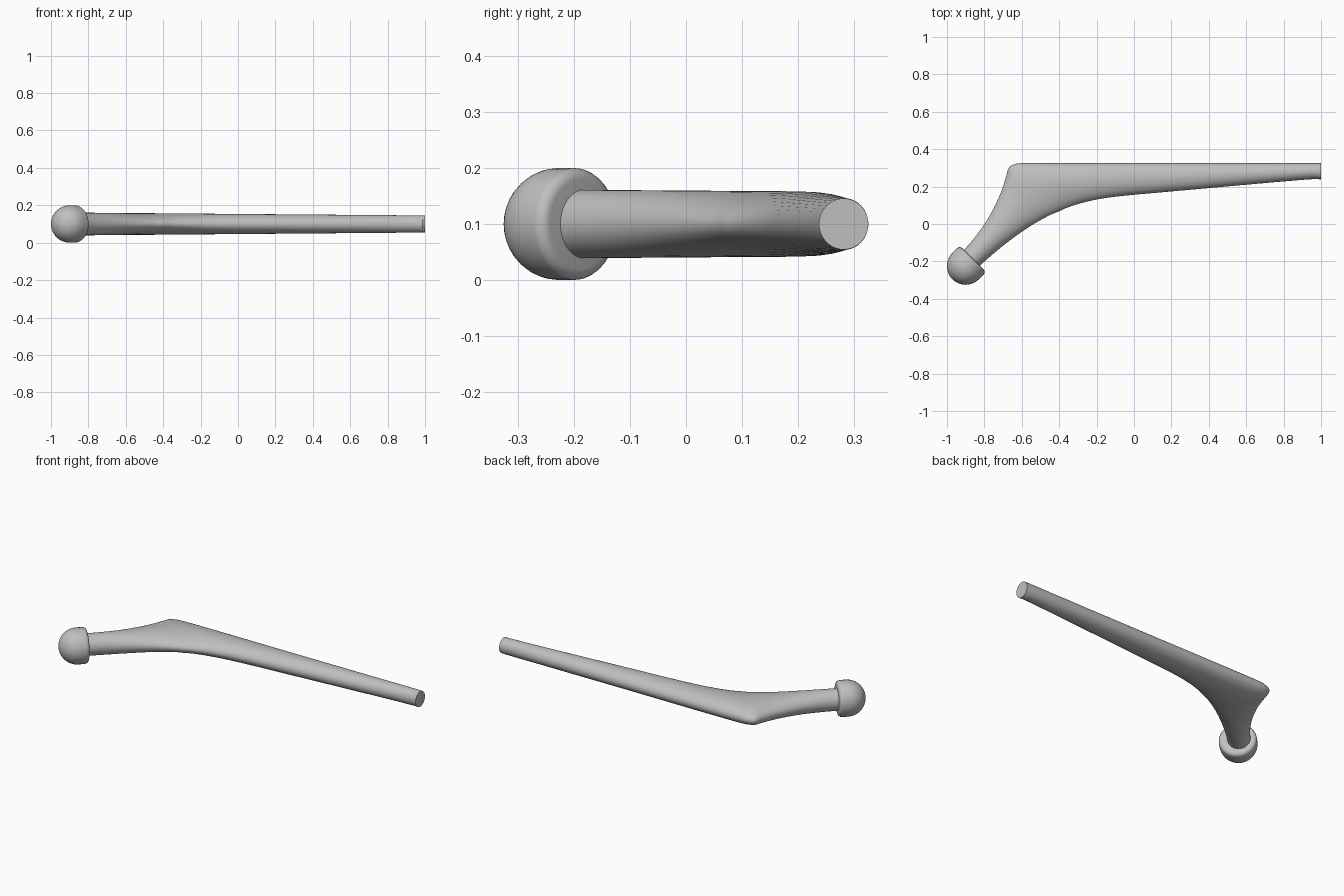
import bpy, bmesh
from math import sin, cos, pi, radians
from mathutils import Vector, Matrix

cube = bpy.data.objects.get("Cube")
if cube:
    bpy.data.objects.remove(cube, do_unlink=True)

metal = bpy.data.materials.new("grey metal")
metal.use_nodes = True
metal.diffuse_color = (0.52, 0.52, 0.52, 1)
metal.node_tree.nodes["Principled BSDF"].inputs["Base Color"].default_value = (0.52, 0.52, 0.52, 1)

MID_Z = 0.1


def loft(name, rings, angle):
    """Skin closed rings of equal length, cap both ends and smooth the result."""
    bm = bmesh.new()
    loops = [[bm.verts.new(p) for p in ring] for ring in rings]
    n = len(loops[0])
    for a, b in zip(loops, loops[1:]):
        for i in range(n):
            j = (i + 1) % n
            bm.faces.new((a[i], a[j], b[j], b[i]))
    bm.faces.new(loops[0][::-1])
    bm.faces.new(loops[-1])
    bmesh.ops.remove_doubles(bm, verts=bm.verts, dist=1e-5)
    bmesh.ops.recalc_face_normals(bm, faces=bm.faces)
    mesh = bpy.data.meshes.new(name)
    bm.to_mesh(mesh)
    bm.free()
    mesh.materials.append(metal)
    obj = bpy.data.objects.new(name, mesh)
    bpy.context.collection.objects.link(obj)
    bpy.ops.object.select_all(action='DESELECT')
    obj.select_set(True)
    bpy.context.view_layer.objects.active = obj
    bpy.ops.object.shade_smooth_by_angle(angle=radians(angle))
    return obj


def spline(points, steps):
    """Catmull-Rom samples through the points."""
    pts = [Vector(p) for p in points]
    pts = [pts[0] * 2 - pts[1]] + pts + [pts[-1] * 2 - pts[-2]]
    out = []
    for p0, p1, p2, p3 in zip(pts, pts[1:], pts[2:], pts[3:]):
        for k in range(steps):
            t = k / steps
            out.append(p1 + (p2 - p0) * t / 2 + (p0 * 2 - p1 * 5 + p2 * 4 - p3) * t * t / 2
                       + (p1 * 3 - p0 - p2 * 3 + p3) * t ** 3 / 2)
    return out + [pts[-2]]


# Stem: elliptical sections spanning an outer and an inner edge
outer = [(-.93, -.165), (-.905, -.134), (-.85, -.07), (-.78, .03), (-.715, .16), (-.685, .25),
         (-.67, .30), (-.645, .317), (-.60, .325), (-.45, .325), (-.2, .325), (.2, .325),
         (.9, .325), (1, .325)]
inner = [(-.845, -.25), (-.82, -.22), (-.75, -.157), (-.66, -.085), (-.56, -.015), (-.49, .026),
         (-.44, .052), (-.40, .068), (-.35, .09), (-.25, .12), (-.1, .146), (.2, .174),
         (.9, .236), (1, .237)]
rings = []
for a, b in zip(spline(outer, 4), spline(inner, 4)):
    mid, half = (a + b) / 2, (a - b) / 2
    height = 0.061 - 0.0155 * (mid.x + 0.87) / 1.87
    ring = []
    for i in range(40):
        ang = 2 * pi * i / 40
        p = mid + half * cos(ang)
        ring.append((p.x, p.y, MID_Z + height * sin(ang)))
    rings.append(ring)
loft("stem", rings, 40)

# Ball head: dome, short straight side, rounded rim and flat face, turned about the neck axis
R, FILLET, FACE = 0.1, 0.02, 0.055
profile = [(R * sin(t * pi / 24), -R * cos(t * pi / 24)) for t in range(13)]
profile += [(R - FILLET + FILLET * cos(t * pi / 10), FACE - FILLET + FILLET * sin(t * pi / 10))
            for t in range(6)]
place = (Matrix.Translation((-0.9, -0.225, MID_Z)) @ Matrix.Rotation(pi / 4, 4, 'Z')
         @ Matrix.Rotation(pi / 2, 4, 'Y'))
profile[0] = (0.001, -R)
head = [[place @ Vector((r * cos(2 * pi * i / 32), r * sin(2 * pi * i / 32), h)) for i in range(32)]
        for r, h in profile]
loft("ball_head", head, 40)
